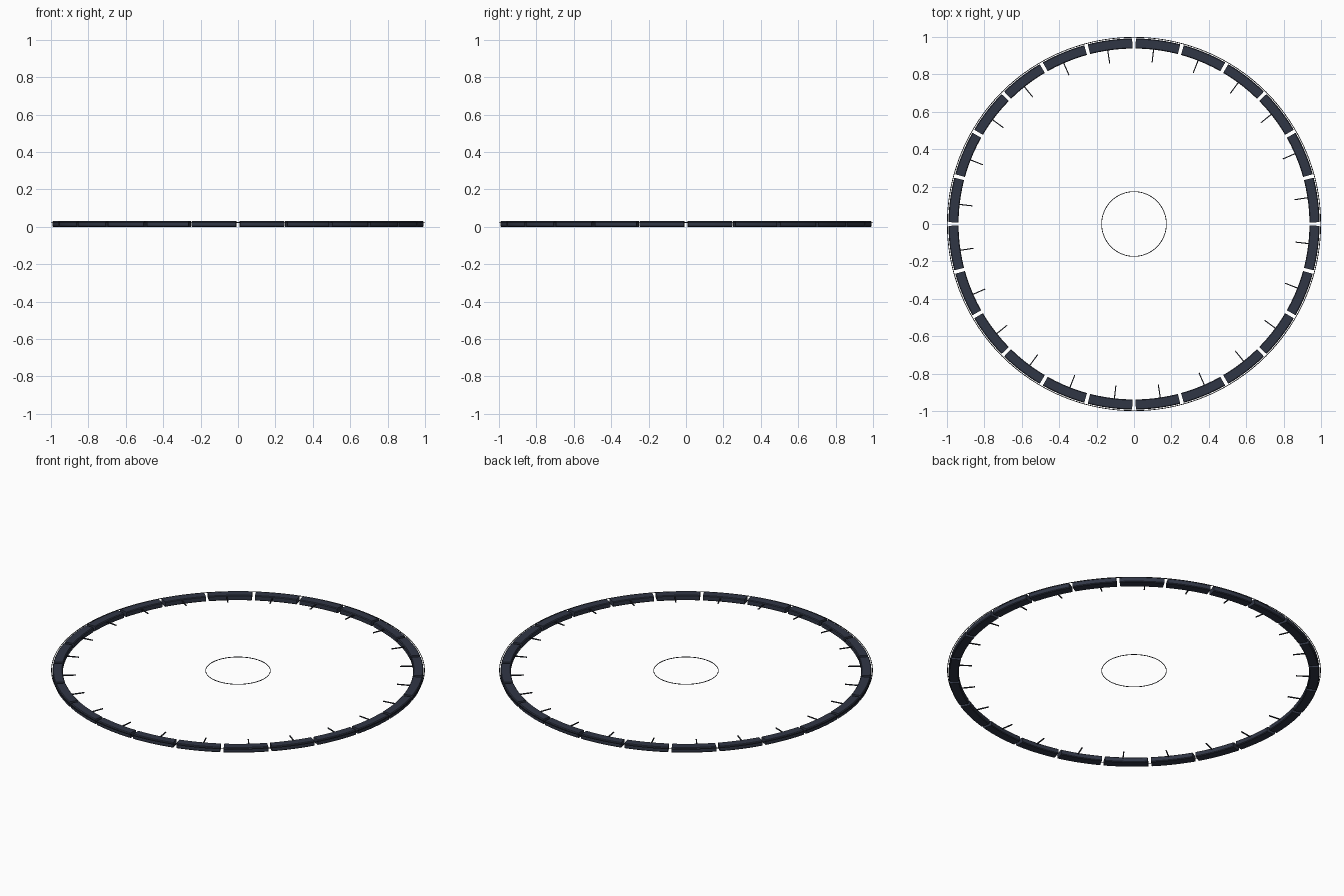
import bpy, bmesh
from math import radians, sin, cos, pi

cube = bpy.data.objects.get("Cube")
if cube:
    bpy.data.objects.remove(cube, do_unlink=True)

COUNT = 24
STEP = 2 * pi / COUNT
GAP = radians(1.1)


def make_material(name, rgb):
    mat = bpy.data.materials.new(name)
    mat.use_nodes = True
    color = (*rgb, 1)
    mat.diffuse_color = color
    bsdf = mat.node_tree.nodes["Principled BSDF"]
    bsdf.inputs["Base Color"].default_value = color
    bsdf.inputs["Roughness"].default_value = 0.6
    return mat


slate = make_material("dark_slate", (0.03, 0.037, 0.06))
line_dark = make_material("line_dark", (0.02, 0.023, 0.032))


def add_object(name, bm, mat):
    bmesh.ops.recalc_face_normals(bm, faces=bm.faces)
    mesh = bpy.data.meshes.new(name)
    bm.to_mesh(mesh)
    bm.free()
    mesh.materials.append(mat)
    obj = bpy.data.objects.new(name, mesh)
    bpy.context.collection.objects.link(obj)
    bpy.ops.object.select_all(action="DESELECT")
    obj.select_set(True)
    bpy.context.view_layer.objects.active = obj
    bpy.ops.object.shade_smooth_by_angle(angle=radians(30))
    return obj


def sweep(bm, profile, start, end, steps):
    """Turn an (r, z) profile about z; cap it when the arc is open."""
    closed = end - start > 2 * pi - 0.001
    rings = []
    for i in range(steps if closed else steps + 1):
        a = start + (end - start) * i / steps
        rings.append([bm.verts.new((r * cos(a), r * sin(a), z)) for r, z in profile])
    pairs = list(zip(rings, rings[1:]))
    if closed:
        pairs.append((rings[-1], rings[0]))
    n = len(profile)
    for a, b in pairs:
        for k in range(n):
            m = (k + 1) % n
            bm.faces.new((a[k], a[m], b[m], b[k]))
    if not closed:
        bm.faces.new(rings[0])
        bm.faces.new(rings[-1])


def chamfered(r0, r1, z0, z1, c):
    return [(r0 + c, z0), (r1 - c, z0), (r1, z0 + c), (r1, z1 - c),
            (r1 - c, z1), (r0 + c, z1), (r0, z1 - c), (r0, z0 + c)]


# Segmented rim
bm = bmesh.new()
rim_profile = chamfered(0.938, 0.992, 0, 0.03, 0.004)
for i in range(COUNT):
    sweep(bm, rim_profile, i * STEP + GAP / 2, (i + 1) * STEP - GAP / 2, 10)
add_object("rim_segments", bm, slate)


# Fine circular lines
def fine_ring(name, radius, z, thickness):
    bm = bmesh.new()
    profile = [(radius + thickness * cos(k * pi / 3), z + thickness * sin(k * pi / 3))
               for k in range(6)]
    sweep(bm, profile, 0, 2 * pi, 192)
    add_object(name, bm, line_dark)


fine_ring("outer_line", 0.998, 0.025, 0.002)
fine_ring("centre_line", 0.173, 0.023, 0.002)

# Radial tick marks inside the rim, each slightly off its segment's middle
bm = bmesh.new()
tick_profile = chamfered(0.868, 0.945, 0.02, 0.025, 0.0005)
half = radians(0.18)
for i in range(COUNT):
    middle = (i + 0.5) * STEP + radians(1.1)
    sweep(bm, tick_profile, middle - half, middle + half, 1)
add_object("tick_marks", bm, line_dark)
